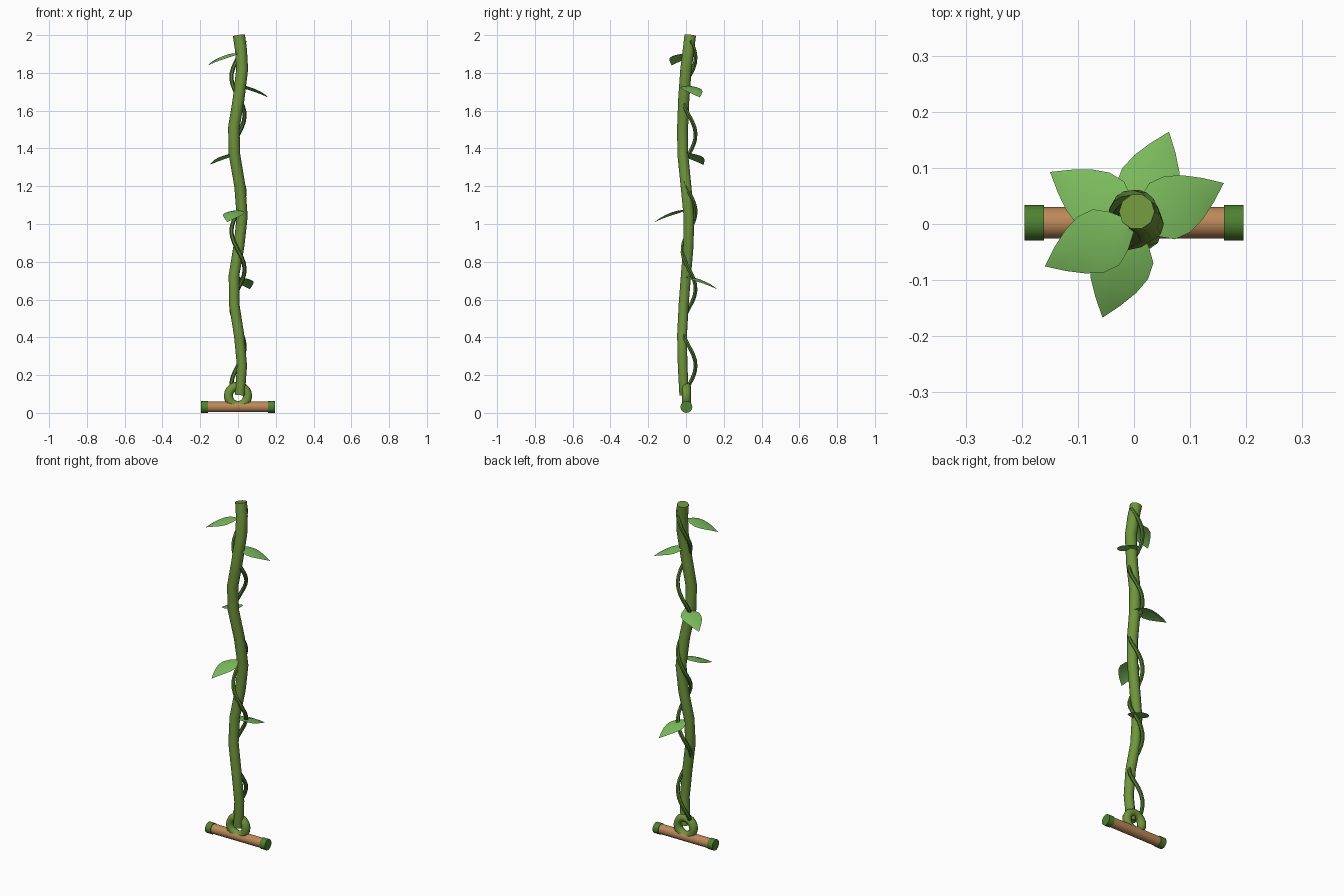
import bpy, bmesh, math
from mathutils import Vector, Matrix

if "Cube" in bpy.data.objects:
    bpy.data.objects.remove(bpy.data.objects["Cube"])


def material(name, rgb):
    m = bpy.data.materials.new(name)
    m.diffuse_color = (*rgb, 1)
    m.use_nodes = True
    m.node_tree.nodes["Principled BSDF"].inputs["Base Color"].default_value = m.diffuse_color
    return m


VINE = material("vine green", (0.16, 0.30, 0.045))
DARK = material("tendril green", (0.085, 0.19, 0.03))
CAP = material("cap green", (0.08, 0.22, 0.03))
LEAF = material("leaf green", (0.20, 0.50, 0.11))
WOOD = material("wood", (0.50, 0.25, 0.10))


def make(name, bm, mat, angle=50):
    bmesh.ops.recalc_face_normals(bm, faces=bm.faces)
    me = bpy.data.meshes.new(name)
    bm.to_mesh(me)
    bm.free()
    me.materials.append(mat)
    ob = bpy.data.objects.new(name, me)
    bpy.context.collection.objects.link(ob)
    bpy.ops.object.select_all(action='DESELECT')
    ob.select_set(True)
    bpy.context.view_layer.objects.active = ob
    bpy.ops.object.shade_smooth_by_angle(angle=math.radians(angle))
    return ob


def tube(name, pts, radii, sides, mat, closed=False):
    """Sweep a round section along a path; the ends are capped unless closed."""
    bm = bmesh.new()
    pts = [Vector(p) for p in pts]
    n = len(pts)
    rings = []
    for i, p in enumerate(pts):
        a = pts[i - 1] if (i or closed) else p
        b = pts[(i + 1) % n] if (i < n - 1 or closed) else p
        t = (b - a).normalized()
        v = Vector((0, 1, 0))
        v = (v - t * v.dot(t)).normalized()
        u = v.cross(t)
        rings.append([bm.verts.new(p + radii[i] * (u * math.cos(w) + v * math.sin(w)))
                      for w in (2 * math.pi * k / sides for k in range(sides))])
    for i in range(n if closed else n - 1):
        r, s = rings[i], rings[(i + 1) % n]
        for k in range(sides):
            j = (k + 1) % sides
            bm.faces.new((r[k], r[j], s[j], s[k]))
    if not closed:
        bm.faces.new(rings[0])
        bm.faces.new(rings[-1])
    return make(name, bm, mat)


# Main vine: gently waving tapered stem
path = [(.010, -.010, .095), (.021, -.018, .25), (.006, -.021, .41), (-.021, -.012, .58),
        (-.021, .000, .73), (.006, .013, .89), (.022, .015, 1.04), (.010, .000, 1.20),
        (-.019, -.017, 1.37), (-.022, -.018, 1.51), (.003, -.012, 1.66),
        (.022, .000, 1.82), (.016, .013, 1.92), (.005, .022, 1.998)]
tube("main_vine", path, [.026 + .006 * p[2] / 2 for p in path], 10, VINE)

# Tendril: thin helix winding up the stem
N = 64
helix = []
for i in range(N + 1):
    z = .13 + (1.97 - .13) * i / N
    a = 2 * math.pi * (z - .25) / .4075
    helix.append((.035 * math.sin(a), .016 + .035 * math.cos(a), z))
tube("tendril", helix, [.011] * len(helix), 6, DARK)

# Ring tying the vine to the handle
ring = [(.051 * math.cos(a), .002, .090 + .051 * math.sin(a))
        for a in (2 * math.pi * k / 20 for k in range(20))]
tube("vine_ring", ring, [.024] * 20, 8, VINE, closed=True)


# Handle bar and its end caps
def rod(name, x0, x1, r, mat):
    bm = bmesh.new()
    m = Matrix.Translation(((x0 + x1) / 2, .002, .0315)) @ Matrix.Rotation(math.pi / 2, 4, 'Y')
    bmesh.ops.create_cone(bm, cap_ends=True, segments=16, radius1=r, radius2=r,
                          depth=x1 - x0, matrix=m)
    make(name, bm, mat)


rod("handle_bar", -.18, .18, .028, WOOD)
rod("handle_cap_left", -.195, -.16, .0315, CAP)
rod("handle_cap_right", .16, .195, .0315, CAP)

# Leaves: (distance along, half width) outline, arched downwards
OUTLINE = [(0, .006), (.03, .038), (.055, .055), (.085, .055), (.115, .043), (.145, .024)]


def leaf(name, z, degrees):
    bm = bmesh.new()
    rot = Matrix.Rotation(math.radians(degrees), 4, 'Z')

    def vert(s, w, droop=0):
        return bm.verts.new(rot @ Vector((s, w, z - .065 * (s / .176) ** 2 - droop)))

    rows = [[vert(s, w, .010 * w / .055), vert(s, 0), vert(s, -w, .010 * w / .055)]
            for s, w in OUTLINE]
    for a, b in zip(rows, rows[1:]):
        for k in (0, 1):
            bm.faces.new((a[k], b[k], b[k + 1], a[k + 1]))
    tip = vert(.176, 0)
    for k in (0, 1):
        bm.faces.new((rows[-1][k], tip, rows[-1][k + 1]))
    make(name, bm, LEAF)


for i, (z, deg) in enumerate([(1.905, 205.4), (1.735, 24.5), (1.378, 148.2),
                              (1.075, 251.4), (.72, 69.2)]):
    leaf(f"leaf_{i + 1}", z, deg)
